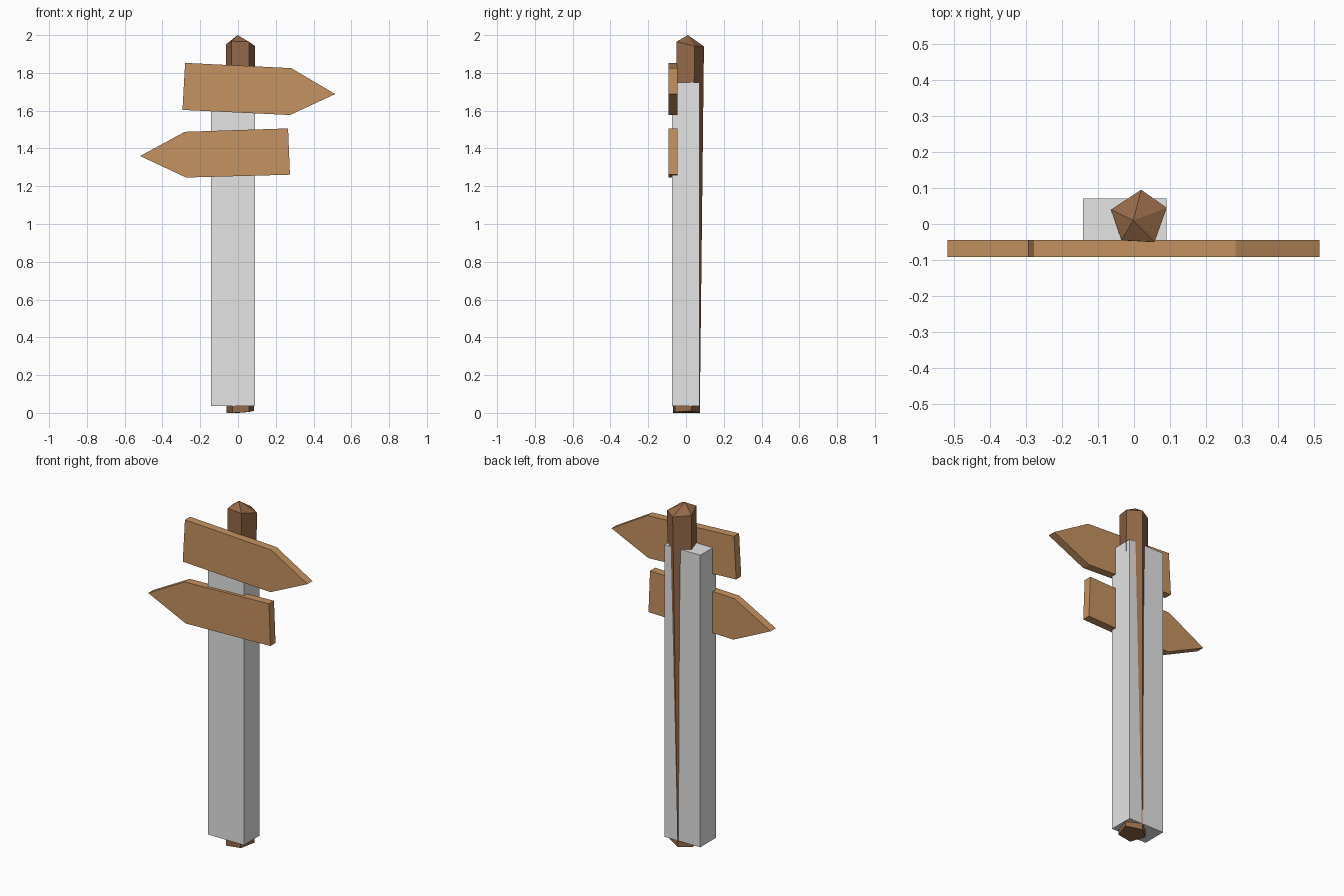
import bpy
import bmesh

if "Cube" in bpy.data.objects:
    bpy.data.objects.remove(bpy.data.objects["Cube"])


def material(name, rgb):
    m = bpy.data.materials.new(name)
    m.diffuse_color = (*rgb, 1)
    m.use_nodes = True
    m.node_tree.nodes["Principled BSDF"].inputs["Base Color"].default_value = m.diffuse_color
    return m


light_wood = material("light wood", (0.56, 0.29, 0.118))
dark_wood = material("dark wood", (0.30, 0.14, 0.065))
grey = material("light grey", (0.78, 0.78, 0.78))


def finish(bm, name, mat):
    bmesh.ops.recalc_face_normals(bm, faces=bm.faces)
    me = bpy.data.meshes.new(name)
    bm.to_mesh(me)
    bm.free()
    me.materials.append(mat)
    ob = bpy.data.objects.new(name, me)
    bpy.context.collection.objects.link(ob)
    return ob


def loft(name, rings, mat, apex=None):
    """Skin matching rings of points, closed by a flat cap or an apex."""
    bm = bmesh.new()
    loops = [[bm.verts.new(p) for p in ring] for ring in rings]
    n = len(loops[0])
    for a, b in zip(loops, loops[1:]):
        for i in range(n):
            j = (i + 1) % n
            bm.faces.new((a[i], a[j], b[j], b[i]))
    bm.faces.new(loops[0])
    if apex:
        tip = bm.verts.new(apex)
        for i in range(n):
            bm.faces.new((loops[-1][i], loops[-1][(i + 1) % n], tip))
    else:
        bm.faces.new(loops[-1])
    return finish(bm, name, mat)


# Five-sided leaning post with a pointed top
bottom = [(-0.062, 0.022, 0), (0.002, 0.073, 0), (0.085, 0.03, 0.01),
          (0.058, -0.058, 0.005), (-0.03, -0.068, 0)]
top = [(-0.064, 0.04, 1.95), (0.02, 0.095, 1.94), (0.091, 0.045, 1.942),
       (0.057, -0.05, 1.965), (-0.035, -0.045, 1.968)]
loft("post", [bottom, top], dark_wood, apex=(-0.002, 0.01, 2.0))

# Grey block around the post
block = [(-0.142, -0.074), (0.09, -0.074), (0.09, 0.071), (-0.142, 0.071)]
loft("post_block", [[(x, y, z) for x, y in block] for z in (0.037, 1.75)], grey)

# Arrow boards
boards = {
    "upper_arrow_board": [(-0.28, 1.853), (0.282, 1.825), (0.515, 1.688),
                          (0.275, 1.577), (-0.294, 1.604)],
    "lower_arrow_board": [(-0.282, 1.488), (0.265, 1.506), (0.275, 1.261),
                          (-0.275, 1.246), (-0.518, 1.36)],
}
for name, outline in boards.items():
    loft(name, [[(x, y, z) for x, z in outline] for y in (-0.092, -0.045)], light_wood)
